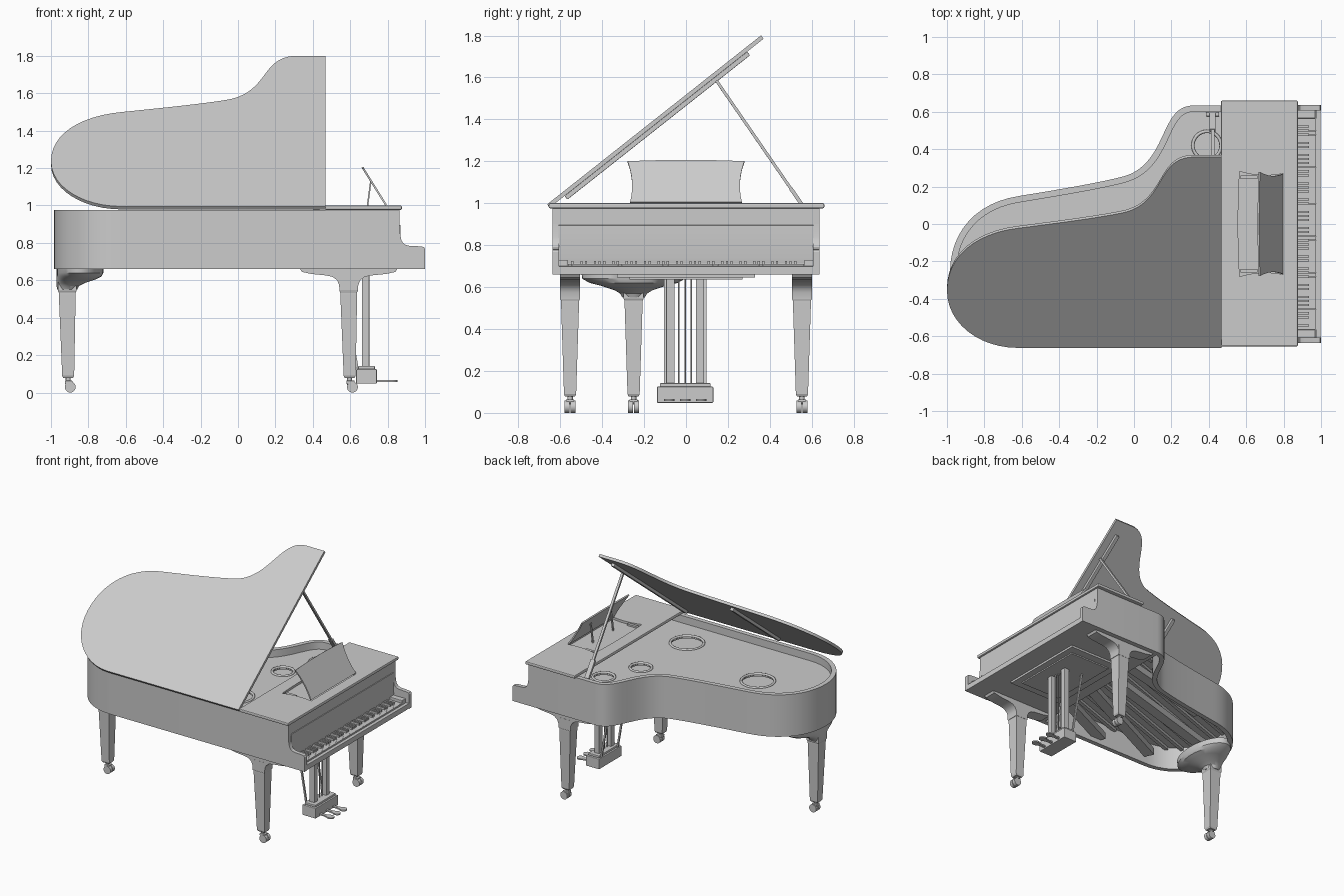
import bpy, bmesh
from math import sin, cos, pi, radians, atan2, sqrt
from mathutils import Vector

if "Cube" in bpy.data.objects:
    bpy.data.objects.remove(bpy.data.objects["Cube"])


def finish(name, bm, smooth=True):
    bmesh.ops.recalc_face_normals(bm, faces=bm.faces[:])
    me = bpy.data.meshes.new(name)
    bm.to_mesh(me)
    bm.free()
    if smooth:
        me.shade_smooth()
        me.set_sharp_from_angle(angle=radians(30))
    ob = bpy.data.objects.new(name, me)
    bpy.context.collection.objects.link(ob)
    return ob


def loft(name, rings, smooth=True):
    bm = bmesh.new()
    vs = [[bm.verts.new(p) for p in r] for r in rings]
    n = len(vs[0])
    for a, b in zip(vs, vs[1:]):
        for i in range(n):
            bm.faces.new((a[i], a[(i + 1) % n], b[(i + 1) % n], b[i]))
    bm.faces.new(vs[0])
    bm.faces.new(vs[-1])
    return finish(name, bm, smooth)


def extrude(name, pts, a, b, axis='z', smooth=True):
    put = {'z': lambda p, w: (p[0], p[1], w), 'y': lambda p, w: (p[0], w, p[1])}[axis]
    return loft(name, [[put(p, w) for p in pts] for w in (a, b)], smooth)


def boxes(name, items, bevel=0):
    bm = bmesh.new()
    for lo, hi in items:
        vs = bmesh.ops.create_cube(bm, size=1)['verts']
        for v in vs:
            v.co = [l + (h - l) * (c + .5) for l, h, c in zip(lo, hi, v.co)]
    if bevel:
        bmesh.ops.bevel(bm, geom=bm.edges[:], offset=bevel, segments=2, affect='EDGES', profile=.5)
    return finish(name, bm, False)


def bar(name, p, q, w, h):
    p, q = Vector(p), Vector(q)
    ob = boxes(name, [((-w / 2, -h / 2, 0), (w / 2, h / 2, (q - p).length))])
    ob.location = p
    ob.rotation_euler = (q - p).to_track_quat('Z', 'Y').to_euler()
    return ob


def circle(cx, cy, rx, ry, n=32, t=0):
    return [(cx + rx * cos(t + 2 * pi * i / n), cy + ry * sin(t + 2 * pi * i / n)) for i in range(n)]


def square(cx, cy, hx, hy, z):
    return [(x, y, z) for x, y in circle(cx, cy, hx * sqrt(2), hy * sqrt(2), 4, pi / 4)]


def cut(ob, cutter):
    m = ob.modifiers.new('cut', 'BOOLEAN')
    m.operation, m.solver, m.object = 'DIFFERENCE', 'EXACT', cutter
    bpy.context.view_layer.objects.active = ob
    bpy.ops.object.modifier_apply(modifier=m.name)
    bpy.data.objects.remove(cutter)


# Wing-shaped outline, inset by a distance, ending at a given front x
CURVE = [(-.62, -.65), (-.83, -.65), (-1, -.48), (-1, -.26), (-1, -.03), (-.85, .13), (-.62, .165),
         (-.45, .193), (-.2, .233), (-.06, .27), (.03, .295), (.08, .36), (.12, .44),
         (.17, .54), (.2, .65), (.32, .65)]


def outline(front, inset=0):
    pts = [Vector((front, -.65))]
    for k in range(0, 15, 3):
        a, b, c, d = [Vector(p) for p in CURVE[k:k + 4]]
        for i in range(12):
            t = i / 12
            pts.append(a * (1 - t)**3 + b * 3 * t * (1 - t)**2 + c * 3 * t * t * (1 - t) + d * t**3)
    pts += [Vector(CURVE[-1]), Vector((front, .65))]
    out = []
    for i, p in enumerate(pts):
        e, f = (p - pts[i - 1]).normalized(), (pts[(i + 1) % len(pts)] - p).normalized()
        n, m = Vector((e.y, -e.x)), Vector((f.y, -f.x))
        out.append(p + (n + m) * inset / (1 + n.dot(m)))
    return out


# Case rim, hollow inside
bm = bmesh.new()
loops = [[bm.verts.new((p.x, p.y, z)) for p in outline(.88, ins)]
         for ins, z in ((.016, .66), (.016, .975), (.05, .975), (.05, .66))]
for a, b in zip(loops, loops[1:] + loops[:1]):
    for i in range(len(a)):
        j = (i + 1) % len(a)
        bm.faces.new((a[i], a[j], b[j], b[i]))
finish('case_rim', bm)

# Metal plate with round holes and raised rings
plate = extrude('string_plate', outline(.88, .045), .9, .92, smooth=False)
for x, y, r in ((.39, .42, .075), (.27, .15, .075), (.24, -.356, .115), (-.507, -.13, .115)):
    cut(plate, extrude('cutter', circle(x, y, r, r, 40), .8, 1, smooth=False))
    bpy.ops.mesh.primitive_torus_add(location=(x, y, .92), major_radius=r, minor_radius=.009,
                                     major_segments=40, minor_segments=8)
    bpy.context.object.name = 'plate_ring'
    bpy.context.object.data.shade_smooth()

# Soundboard, ribs clipped to the inside of the rim, and heavy beams below
extrude('soundboard', outline(.88, .045), .83, .845, smooth=False)
inner = outline(.36, .05)


def chords(o, d):
    hits = []
    for a, b in zip(inner, inner[1:] + inner[:1]):
        den = d.cross(b - a)
        if abs(den) > 1e-9 and 0 <= (a - o).cross(d) / den < 1:
            hits.append((a - o).cross(b - a) / den)
    hits.sort()
    return [(o + d * s, o + d * t) for s, t in zip(hits[::2], hits[1::2])]


direction = Vector((1, .35)).normalized()
for i in range(14):
    for p, q in chords(Vector((-.3, -.78 + i * .095)), direction):
        bar('soundboard_rib', (*p, .82), (*q, .82), .025, .025)
for start, end in (((.33, .1), (-.88, -.25)), ((.33, -.1), (-.6, -.55)), ((.33, .3), (-.5, .1)),
                   ((.33, -.35), (-.2, -.6))):
    bar('support_beam', (*start, .72), (*end, .72), .075, .05)

# Key bed, under panel and arms at both ends of the keyboard
boxes('key_bed', [((.3, -.63, .66), (.99, .63, .685))])
boxes('under_panel', [((.4, -.33, .645), (.84, .33, .66)), ((.46, -.27, .636), (.79, .27, .645))])
arm = [(.8, .66), (1, .66), (1, .768), (.994, .777), (.98, .781), (.91, .785), (.89, .792),
       (.875, .81), (.868, .84), (.864, .9), (.864, .975), (.8, .975)]
for s in (-1, 1):
    extrude('keyboard_arm', arm, s * .606, s * .636, 'y')
    boxes('key_block', [((.86, min(s * .565, s * .608), .68), (.97, max(s * .565, s * .608), .73))], .004)
boxes('key_slip', [((.972, -.61, .66), (.998, .61, .7))], .003)
extrude('fallboard', [(.855, .715), (.868, .715), (.872, .74), (.868, .895), (.855, .9)], -.607, .607, 'y')

# Keys
w = 1.128 / 52
boxes('white_keys', [((.86, -.564 + i * w, .685), (.972, -.5645 + (i + 1) * w, .71)) for i in range(52)])
boxes('black_keys', [((.86, -.564 + (i + 1) * w - .0055, .7), (.936, -.564 + (i + 1) * w + .0055, .724))
                     for i in range(51) if i % 7 in (0, 2, 3, 5, 6)])

# Fixed front lid with a recess shaped like the music desk
front_lid = boxes('front_lid', [((.465, -.655, .976), (.876, .66, 1))], .007)
L = .23
side = [(-L * t, .257 + .015 * (2 * t - .8)**2) for t in [i / 10 for i in range(11)]]
desk = side + [(-L - .008 * (1 - (y / .28)**2), y) for y in (.2, .1, 0, -.1, -.2)]
desk += [(x, -y) for x, y in reversed(side)]
cut(front_lid, extrude('cutter', [(x * 1.01 + .797, y * 1.01) for x, y in desk], .983, 1.05, smooth=False))
panel = extrude('music_desk', desk, 0, .01)
panel.location = (.787, 0, 1)
panel.rotation_euler = (0, atan2(.2, .125), 0)
for y in (-.12, .12):
    bar('desk_strut', (.69, y, .98), (.71, y, 1.13), .014, .008)
for y in (-.25, .25):
    boxes('desk_rail', [((.57, y - .01, .98), (.66, y + .01, .995))])

# Raised main lid with battens on its underside, hinged on the straight side
tilt = radians(38.3)


def on_lid(ob):
    ob.location = (0, -.65, .979)
    ob.rotation_euler = (tilt, 0, 0)


on_lid(extrude('main_lid', [(p.x, p.y + .65) for p in outline(.468)], 0, .02))
for x, a, b in ((.40, .09, 1.2), (-.37, .09, .8)):
    on_lid(boxes('lid_batten', [((x - .014, a, -.022), (x + .014, b, 0))], .003))
bar('lid_prop', (.42, .6, .925), (.425, .145, 1.585), .018, .014)
bar('lid_prop_base', (.42, .6, .925), (.42, .5, 1.07), .034, .018)
boxes('prop_socket', [((.385, .575, .92), (.455, .598, .945))], .004)


# Casters and tapered legs
def leg(prefix, x, y, wheel_x):
    loft(prefix, [square(x, y, .05, .048, .62), square(x, y, .05, .048, .545),
                  square(x, y, .045, .043, .535), square(x, y, .045, .043, .525),
                  square(x + .005, y, .032, .029, .09), square(x + .005, y, .026, .024, .078)], False)
    extrude(prefix + '_caster_stem', circle(x + .005, y, .013, .013, 16), .04, .085)
    for s in (-.014, .014):
        extrude(prefix + '_wheel', circle(wheel_x, .029, .029, .029, 24), y + s - .012, y + s + .012, 'y')
    boxes(prefix + '_caster_fork', [((min(x, wheel_x) - .012, y - .02, .045),
                                    (max(x, wheel_x) + .012, y + .02, .064))], .004)


half = [(.05, .54), (.051, .575), (.062, .6), (.085, .618), (.12, .626), (.2, .634), (.25, .645), (.26, .66)]
for y in (-.553, .553):
    leg('front_leg', .592, y, .612)
    extrude('front_leg_bracket', [(.592 + a, z) for a, z in half] + [(.592 - a, z) for a, z in reversed(half)],
            y - .047, y + .047, 'y')
leg('tail_leg', -.913, -.25, -.897)

# Flared block joining the tail leg to the case
loft('tail_block', [[(x, y, z) for x, y in circle(cx, -.25, rx, ry, 40)] for z, cx, rx, ry in (
    (.68, -.845, .125, .25), (.64, -.845, .125, .245), (.62, -.85, .12, .21), (.605, -.865, .105, .15),
    (.585, -.895, .075, .09), (.57, -.91, .06, .065), (.55, -.913, .053, .053))])

# Pedal lyre
boxes('pedal_box', [((.632, -.138, .048), (.742, .13, .125)), ((.642, -.125, .125), (.732, .117, .142))], .004)
for y in (-.075, .067):
    boxes('lyre_post', [((.662, y - .02, .13), (.702, y + .02, .65))], .003)
for y in (-.034, -.004, .026):
    extrude('pedal_rod', circle(.682, y, .004, .004, 10), .13, .65)
for y in (-.1, .092):
    bar('lyre_brace', (.64, y, .12), (.55, y, .65), .012, .012)
for y in (-.08, -.004, .072):
    tip = [(.825 + .028 * cos(t), y + .025 * sin(t)) for t in [radians(-140 + 20 * i) for i in range(15)]]
    extrude('pedal', [(.73, y - .009)] + [(.775, y - .01)] + tip + [(.775, y + .01), (.73, y + .009)], .057, .067)
